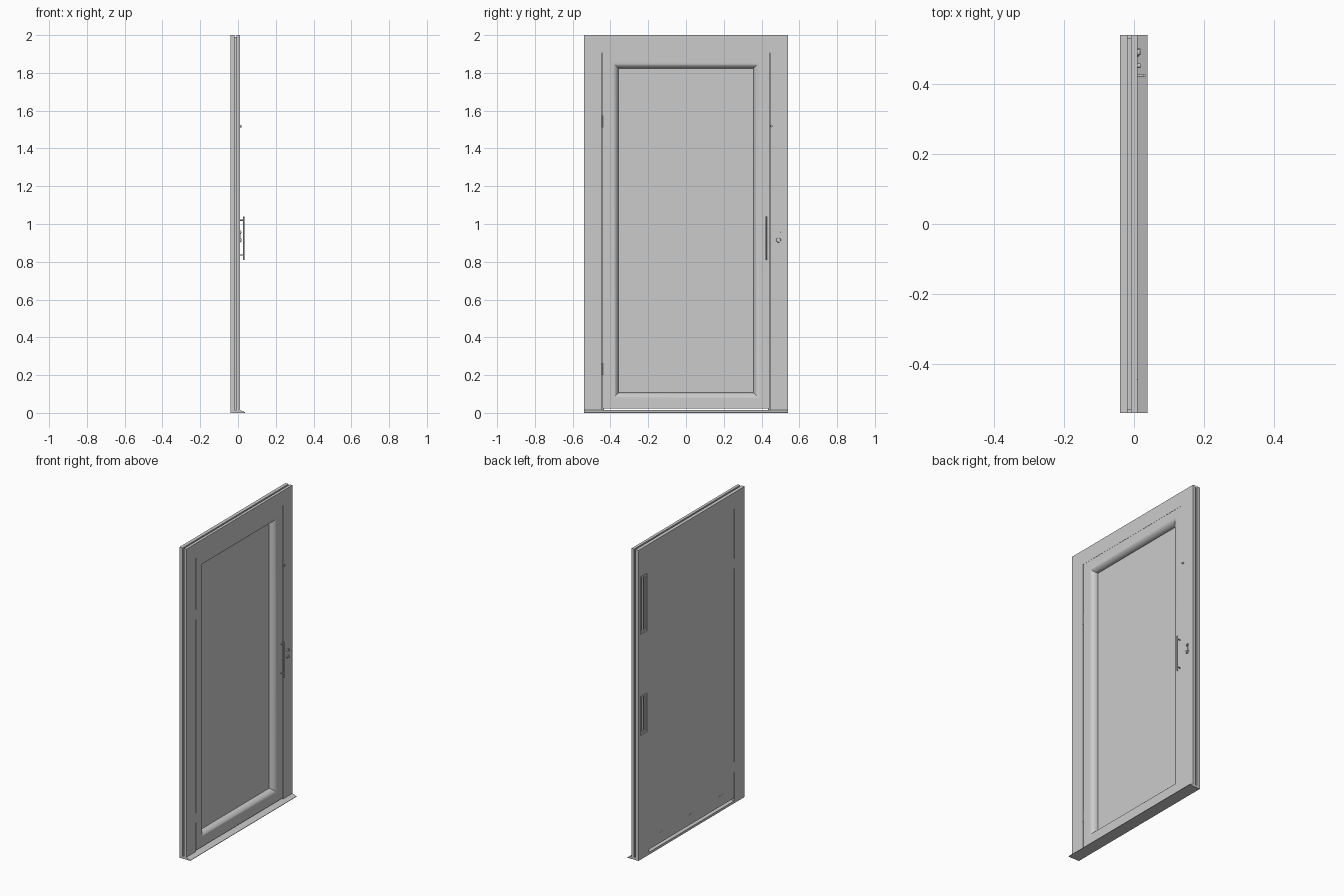
import bpy, bmesh, math
from mathutils import Vector

if "Cube" in bpy.data.objects:
    bpy.data.objects.remove(bpy.data.objects["Cube"])

W, H = 0.54, 2.0


def make_object(name, bm, smooth=False):
    bmesh.ops.recalc_face_normals(bm, faces=bm.faces)
    me = bpy.data.meshes.new(name)
    bm.to_mesh(me)
    bm.free()
    ob = bpy.data.objects.new(name, me)
    bpy.context.collection.objects.link(ob)
    if smooth:
        bpy.ops.object.select_all(action='DESELECT')
        ob.select_set(True)
        bpy.context.view_layer.objects.active = ob
        bpy.ops.object.shade_smooth_by_angle(angle=math.radians(30))
    return ob


def box(name, x0, x1, y0, y1, z0, z1):
    bm = bmesh.new()
    bmesh.ops.create_cube(bm, size=1)
    for v in bm.verts:
        v.co = ((x0 + x1) / 2 + v.co.x * (x1 - x0),
                (y0 + y1) / 2 + v.co.y * (y1 - y0),
                (z0 + z1) / 2 + v.co.z * (z1 - z0))
    return make_object(name, bm)


def rod(name, a, b, r, r2=None, seg=20):
    a, b = Vector(a), Vector(b)
    bm = bmesh.new()
    bmesh.ops.create_cone(bm, cap_ends=True, segments=seg, radius1=r,
                          radius2=r if r2 is None else r2, depth=(b - a).length)
    rot = (b - a).to_track_quat('Z', 'Y')
    for v in bm.verts:
        v.co = rot @ v.co + (a + b) / 2
    return make_object(name, bm, True)


def bridge(bm, rings, closed):
    for a, b in zip(rings, rings[1:]):
        n = len(a)
        for i in range(n if closed else n - 1):
            j = (i + 1) % n
            bm.faces.new((a[i], a[j], b[j], b[i]))


# Frame: grooved and rebated section (x, inset) swept around three sides
section = [(-0.04, 0), (-0.018, 0), (-0.018, 0.009), (-0.008, 0.009), (-0.008, 0),
           (0.01, 0), (0.01, 0.095), (-0.012, 0.095), (-0.012, 0.106), (-0.04, 0.106)]
bm = bmesh.new()
rings = []
for sy, top in ((-1, 0), (-1, 1), (1, 1), (1, 0)):
    rings.append([bm.verts.new((x, sy * (W - d), (H - d) if top else 0))
                  for x, d in section])
bridge(bm, rings, True)
bm.faces.new(rings[0])
bm.faces.new(rings[-1])
frame = make_object("door_frame", bm)

# Two stepped pockets in the back of the frame
for z0, z1 in ((0.80, 1.05), (1.45, 1.82)):
    for k, (m, depth) in enumerate(((0, 0.005), (0.014, 0.014))):
        c = box("pocket_cutter", -0.06, -0.04 + depth,
                0.452 + m, 0.518 - m, z0 + m, z1 - m)
        c.hide_render = True
        c.hide_set(True)
        mod = frame.modifiers.new("pocket", 'BOOLEAN')
        mod.operation = 'DIFFERENCE'
        mod.solver = 'EXACT'
        mod.object = c
    box("pocket_pull", -0.036, -0.025, 0.481, 0.489, z0 + 0.014, z1 - 0.014)

# Door leaf: rebated edge, rounded moulding and sunken panel
loops = [(-0.039, 0.109), (-0.014, 0.109), (-0.014, 0.098), (0.009, 0.098)]
N = 10
for i in range(N + 1):
    a = i / N * math.pi / 2
    loops.append((-0.029 + 0.038 * math.cos(a), 0.150 + 0.033 * math.sin(a)))
bm = bmesh.new()
rings = []
for x, d in loops:
    y, z0, z1 = W - d, -0.076 + d, H + 0.006 - d
    rings.append([bm.verts.new((x, *p)) for p in ((-y, z0), (y, z0), (y, z1), (-y, z1))])
bridge(bm, rings, True)
bm.faces.new(rings[0])
bm.faces.new(rings[-1])
make_object("door_leaf", bm, True)

# Threshold with sloping nose
prof = [(-0.04, 0), (0.038, 0), (0.038, 0.003), (0.01, 0.015), (-0.04, 0.015)]
bm = bmesh.new()
rings = [[bm.verts.new((x, y, z)) for x, z in prof] for y in (-W, W)]
bridge(bm, rings, True)
for r in rings:
    bm.faces.new(r)
make_object("threshold", bm)

# Pull handle
rod("handle_bar", (0.03, 0.424, 0.81), (0.03, 0.424, 1.04), 0.004)
for z in (0.835, 1.02):
    rod("handle_post", (0.008, 0.424, z), (0.03, 0.424, z), 0.003)

# Locks
rod("lock_rose", (0.009, 0.49, 0.915), (0.014, 0.49, 0.915), 0.013, 0.011)
rod("lock_cylinder", (0.014, 0.49, 0.915), (0.019, 0.49, 0.915), 0.007)
rod("keyhole_cover", (0.009, 0.49, 0.957), (0.015, 0.49, 0.957), 0.009)
box("thumb_turn", 0.013, 0.018, 0.484, 0.501, 0.953, 0.961)
box("keyhole_link", 0.009, 0.012, 0.487, 0.493, 0.922, 0.952)
rod("upper_latch_button", (0.009, 0.452, 1.518), (0.018, 0.452, 1.518), 0.006)

# Hinges on both faces
for z in (0.20, 1.51):
    rod("hinge_pin", (0.007, -0.444, z), (0.007, -0.444, z + 0.065), 0.004, seg=12)
    box("hinge_plate", -0.040, -0.014, -0.4345, -0.4305, z, z + 0.065)

# Drain slots low on the back face
for y in (-0.3, 0.0, 0.3):
    box("drain_slot", -0.0398, -0.036, y - 0.018, y + 0.018, 0.098, 0.102)
